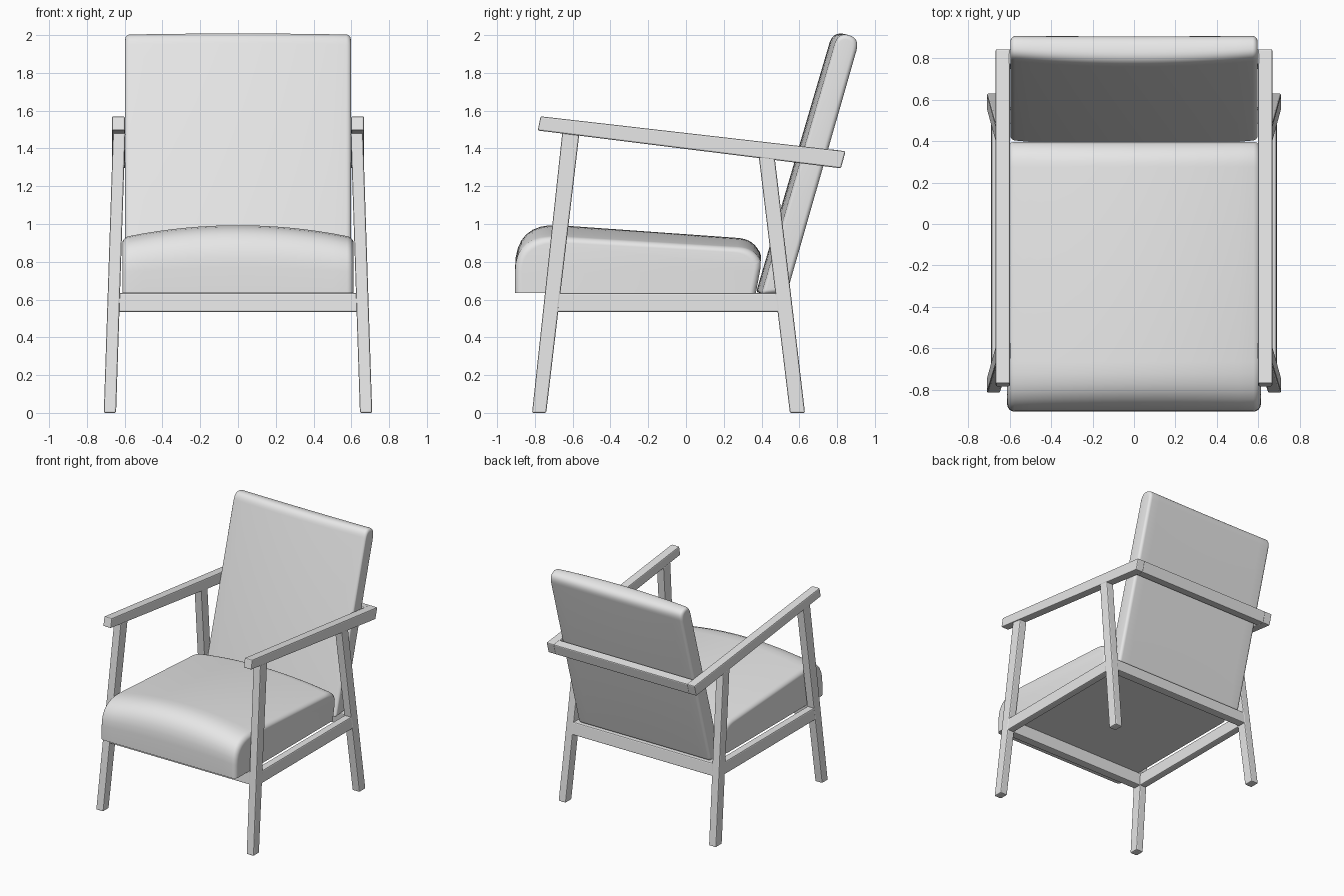
import bpy, bmesh, math
from mathutils import Vector

cube = bpy.data.objects.get("Cube")
if cube:
    bpy.data.objects.remove(cube, do_unlink=True)

GREY = (0.8, 0.8, 0.8, 1)
mat = bpy.data.materials.new("light grey")
mat.use_nodes = True
mat.diffuse_color = GREY
mat.node_tree.nodes["Principled BSDF"].inputs["Base Color"].default_value = GREY


def finish(bm, name):
    bmesh.ops.recalc_face_normals(bm, faces=bm.faces)
    mesh = bpy.data.meshes.new(name)
    bm.to_mesh(mesh)
    bm.free()
    mesh.materials.append(mat)
    obj = bpy.data.objects.new(name, mesh)
    bpy.context.collection.objects.link(obj)
    return obj


def loft(rings):
    """Skin closed rings of equal length and cap both ends."""
    bm = bmesh.new()
    rows = [[bm.verts.new(p) for p in ring] for ring in rings]
    n = len(rows[0])
    for a, b in zip(rows, rows[1:]):
        for i in range(n):
            j = (i + 1) % n
            bm.faces.new((a[i], a[j], b[j], b[i]))
    bm.faces.new(rows[0])
    bm.faces.new(rows[-1])
    return bm


def beam(name, outline, centre, width, mirrored=True):
    """Wooden bar: side outline in (y, z), centred on x = centre(z)."""
    rings = [[(centre(z) + s * width / 2, y, z) for y, z in outline] for s in (-1, 1)]
    obj = finish(loft(rings), name)
    bev = obj.modifiers.new("softened_edges", 'BEVEL')
    bev.width = 0.008
    bev.segments = 2
    if mirrored:
        obj.modifiers.new("other_side", 'MIRROR')
    return obj


def rounded(corners, steps=8):
    """Closed outline with each (u, v, radius) corner turned into a curve."""
    out = []
    for i, (u, v, r) in enumerate(corners):
        p = Vector((u, v))
        a = Vector(corners[i - 1][:2])
        b = Vector(corners[(i + 1) % len(corners)][:2])
        start, end = p + (a - p).normalized() * r, p + (b - p).normalized() * r
        if r == 0:
            out.append(p)
            continue
        for k in range(steps + 1):
            t = k / steps
            out.append(start * (1 - t) ** 2 + p * 2 * t * (1 - t) + end * t * t)
    return out


def cushion(name, corners, half, sag, edge, anchor, place):
    """Crowned pad: the outline is swept across x, thinner and rounded at the sides."""
    outline = rounded(corners)
    us, vs = [p.x for p in outline], [p.y for p in outline]
    mid, hu = (min(us) + max(us)) / 2, (max(us) - min(us)) / 2
    hv = max(max(vs) - anchor, anchor)
    arc = [math.pi / 2 * k / 6 for k in range(7)]
    side = [(half - edge * (1 - math.sin(a)), edge * (1 - math.cos(a))) for a in arc]
    flat = half - edge
    stations = [(-x, d) for x, d in reversed(side)]
    stations += [(flat * (k / 8 - 1), 0) for k in range(1, 16)]
    stations += side
    rings = []
    for x, d in stations:
        crown = 1 - sag * (x / half) ** 2
        rings.append([place(x, mid + (u - mid) * (1 - d / hu),
                            anchor + (v * crown - anchor) * (1 - d / hv))
                      for u, v in outline])
    obj = finish(loft(rings), name)
    bpy.ops.object.select_all(action='DESELECT')
    obj.select_set(True)
    bpy.context.view_layer.objects.active = obj
    bpy.ops.object.shade_smooth_by_angle(angle=math.radians(35))
    return obj


# Wooden frame, splayed outwards towards the floor
def splay(z):
    return 0.678 - 0.033 * z


def arm_x(z):
    return 0.633


def middle(z):
    return 0


beam("front_legs", [(-.815, 0), (-.74, 0), (-.565, 1.475), (-.655, 1.485)], splay, .065)
beam("back_legs", [(.55, 0), (.63, 0), (.47, 1.35), (.385, 1.36)], splay, .065)
beam("armrests", [(-.785, 1.495), (.82, 1.295), (.845, 1.385), (-.77, 1.57)], arm_x, .07)
beam("side_rails", [(-.70, .535), (.51, .535), (.51, .635), (-.70, .635)], splay, .06)
beam("front_rail", [(-.75, .535), (-.68, .535), (-.67, .635), (-.74, .635)], middle, 1.28, False)
beam("back_rail", [(.495, .535), (.565, .535), (.553, .635), (.483, .635)], middle, 1.28, False)
beam("top_back_rail", [(.745, 1.305), (.82, 1.295), (.845, 1.385), (.77, 1.395)],
     middle, 1.21, False)

# Seat cushion: flat base, domed top, rolled front
cushion("seat_cushion",
        [(-.905, 0, 0), (-.905, .375, .24), (.365, .285, .09), (.4, .19, .04), (.37, 0, 0)],
        .612, .18, .035, 0, lambda x, u, v: (x, u, .635 + v))

# Back cushion: u runs up the slope, v runs from rear to front
tilt = math.radians(16)
cs, sn = math.cos(tilt), math.sin(tilt)
cushion("back_cushion",
        [(0, 0, .02), (1.40, 0, .07), (1.40, .148, .07), (-.046, .158, .02)],
        .597, .2, .025, .075,
        lambda x, u, v: (x, .535 + u * sn - v * cs, .637 + u * cs + v * sn))
